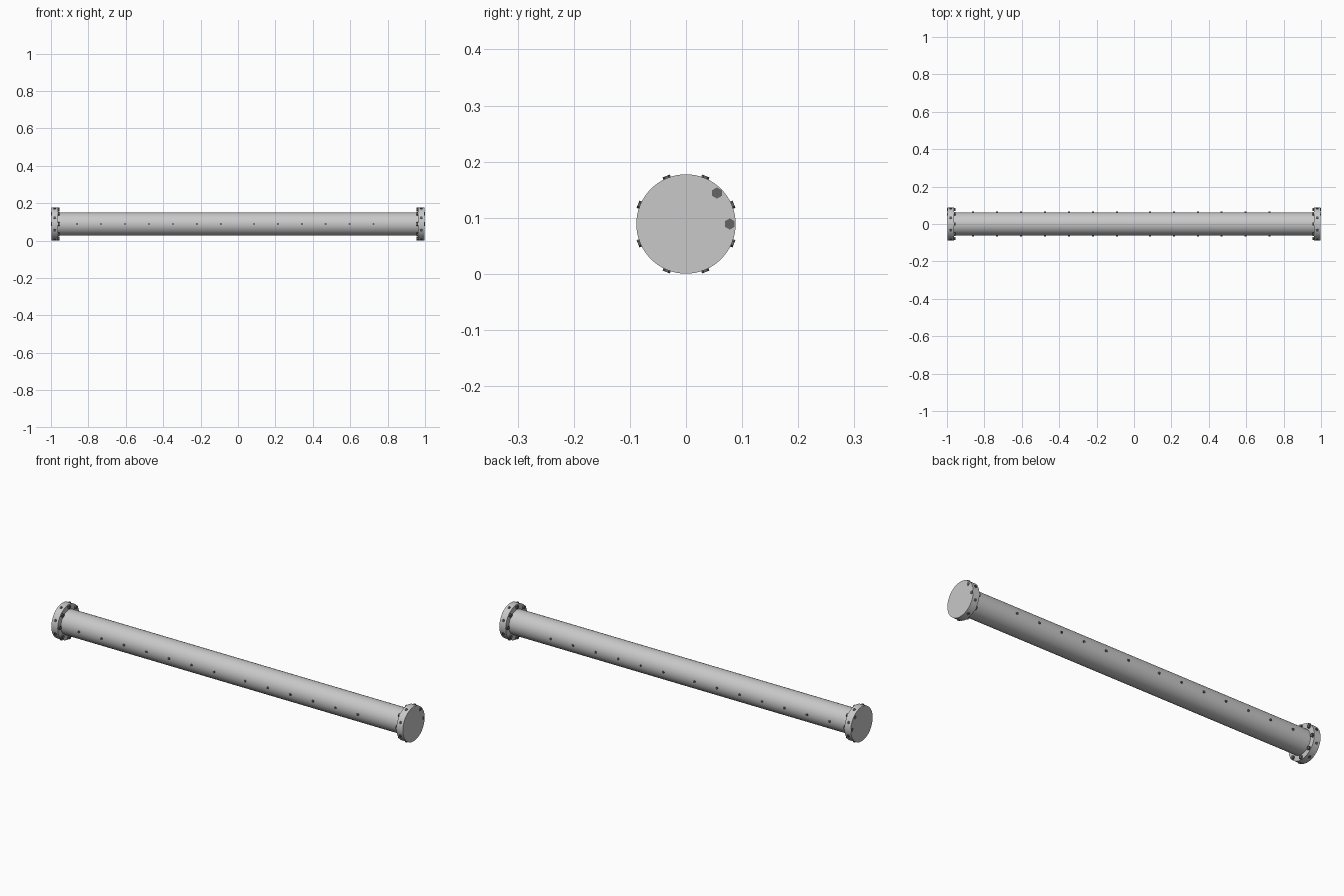
import bpy
from math import radians, cos, sin
from mathutils import Vector

cube = bpy.data.objects.get("Cube")
if cube:
    bpy.data.objects.remove(cube, do_unlink=True)

AXIS_Z = 0.089        # height of the pipe's centre line
PIPE_R = 0.0625
FLANGE_R = 0.0885
BOLT_R = 0.010


def material(name, grey):
    mat = bpy.data.materials.new(name)
    mat.use_nodes = True
    colour = (grey, grey, grey, 1)
    mat.diffuse_color = colour
    mat.node_tree.nodes["Principled BSDF"].inputs["Base Color"].default_value = colour
    return mat


STEEL = material("light steel", 0.58)
DARK = material("dark bolt steel", 0.13)


def rod(name, start, end, radius, sides, mat, smooth=False):
    """Closed cylinder between two points."""
    start, end = Vector(start), Vector(end)
    axis = end - start
    bpy.ops.mesh.primitive_cylinder_add(
        vertices=sides, radius=radius, depth=axis.length,
        location=(start + end) / 2,
        rotation=axis.to_track_quat('Z', 'Y').to_euler())
    obj = bpy.context.object
    obj.name = name
    obj.data.materials.append(mat)
    if smooth:
        bpy.ops.object.shade_smooth_by_angle(angle=radians(30))
    return obj


def around(x, radius, degrees):
    """Point at an angle about the pipe's centre line."""
    a = radians(degrees)
    return (x, radius * cos(a), AXIS_Z + radius * sin(a))


# Pipe
rod("pipe", (-0.97, 0, AXIS_Z), (0.97, 0, AXIS_Z), PIPE_R, 48, STEEL, True)

# End flanges with their bolts
for side, end in ((-1, "right"), (1, "left")):
    rod(f"{end}_flange", (side * 0.962, 0, AXIS_Z), (side * 0.998, 0, AXIS_Z),
        FLANGE_R, 64, STEEL, True)
    for i in range(8):
        angle = 45 * i
        # Bolt heads on the inner face; two also show on the outer face
        outer = 1.0 if i < 2 else 0.99
        rod(f"{end}_flange_bolt_{i + 1}", around(side * 0.954, 0.078, angle),
            around(side * outer, 0.078, angle), BOLT_R, 6, DARK)
        # Bolt heads around the rim
        angle += 22.5
        rod(f"{end}_rim_bolt_{i + 1}", around(side * 0.98, 0.08, angle),
            around(side * 0.98, 0.0925, angle), 0.007, 6, DARK)

# Two runs of small bolts along the front and back of the pipe
runs = [(-0.86, 7), (0.085, 6)]
xs = [start + 0.128 * i for start, count in runs for i in range(count)]
for angle, face in ((180, "front"), (0, "back")):
    for i, x in enumerate(xs):
        rod(f"{face}_pipe_bolt_{i + 1}", around(x, 0.055, angle),
            around(x, 0.067, angle), 0.006, 6, DARK)
